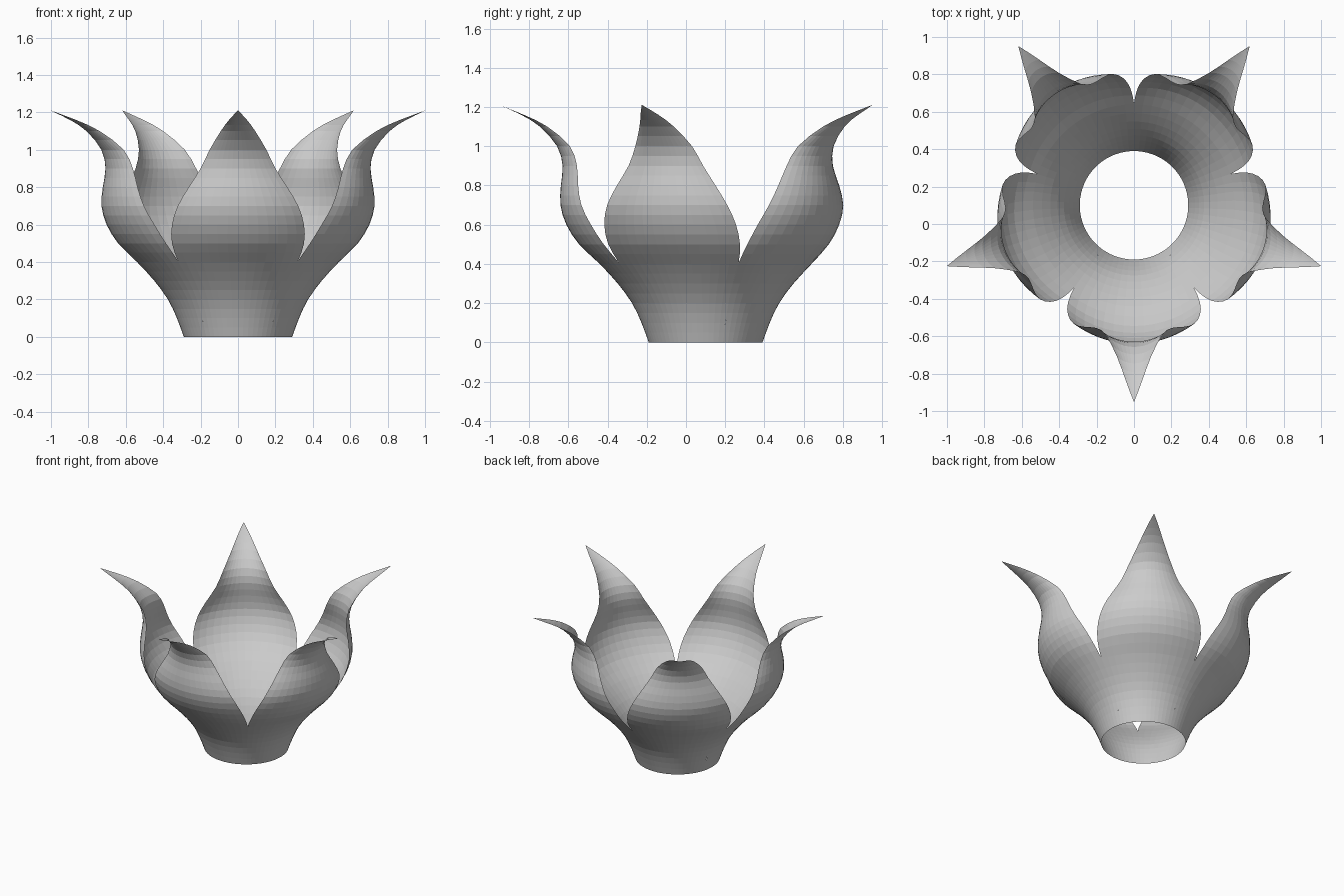
import bpy, bmesh, math

if "Cube" in bpy.data.objects:
    bpy.data.objects.remove(bpy.data.objects["Cube"])

# petal profile keys: height, centre radius, half width, cross-section curl radius
KEYS = [
    (0.00, 0.290, 0.171, 0.290),
    (0.10, 0.327, 0.192, 0.327),
    (0.20, 0.375, 0.221, 0.375),
    (0.30, 0.448, 0.264, 0.448),
    (0.40, 0.540, 0.318, 0.540),
    (0.50, 0.645, 0.353, 0.560),
    (0.60, 0.710, 0.353, 0.560),
    (0.70, 0.740, 0.322, 0.540),
    (0.80, 0.738, 0.264, 0.440),
    (0.90, 0.729, 0.200, 0.310),
    (1.00, 0.757, 0.152, 0.210),
    (1.10, 0.845, 0.092, 0.130),
    (1.16, 0.940, 0.048, 0.090),
    (1.21, 1.050, 0.001, 0.060),
]
SUB, COLS = 2, 14
CENTRE_Y = 0.10

mat = bpy.data.materials.new("petal grey")
mat.diffuse_color = (0.6, 0.6, 0.6, 1)
mat.use_nodes = True
mat.node_tree.nodes["Principled BSDF"].inputs["Base Color"].default_value = mat.diffuse_color


def smooth_rows(keys):
    """Catmull-Rom interpolation through the keys."""
    rows = []
    n = len(keys)
    for i in range(n - 1):
        p1, p2 = keys[i], keys[i + 1]
        p0 = keys[i - 1] if i else tuple(2 * a - b for a, b in zip(p1, p2))
        p3 = keys[i + 2] if i + 2 < n else tuple(2 * b - a for a, b in zip(p1, p2))
        for s in range(SUB):
            t = s / SUB
            rows.append(tuple(
                0.5 * (2 * b + (c - a) * t + (2 * a - 5 * b + 4 * c - d) * t * t
                       + (3 * b - a - 3 * c + d) * t ** 3)
                for a, b, c, d in zip(p0, p1, p2, p3)))
    rows.append(keys[-1])
    return rows


def make_petal(name, angle):
    bm = bmesh.new()
    ca, sa = math.cos(angle), math.sin(angle)
    grid = []
    for z, r, w, curl in smooth_rows(KEYS):
        half = math.asin(min(1, w / curl))
        row = []
        for j in range(COLS + 1):
            a = half * (2 * j / COLS - 1)
            out = r - curl + curl * math.cos(a)
            side = curl * math.sin(a)
            row.append(bm.verts.new((out * ca - side * sa,
                                     CENTRE_Y + out * sa + side * ca, z)))
        grid.append(row)
    for lo, hi in zip(grid, grid[1:]):
        for j in range(COLS):
            bm.faces.new((lo[j], lo[j + 1], hi[j + 1], hi[j]))
    me = bpy.data.meshes.new(name)
    bm.to_mesh(me)
    bm.free()
    me.materials.append(mat)
    ob = bpy.data.objects.new(name, me)
    bpy.context.collection.objects.link(ob)


# five petals around the open base, the first facing the front
for k in range(5):
    make_petal(f"petal_{k + 1}", math.radians(-90 + 72 * k))
